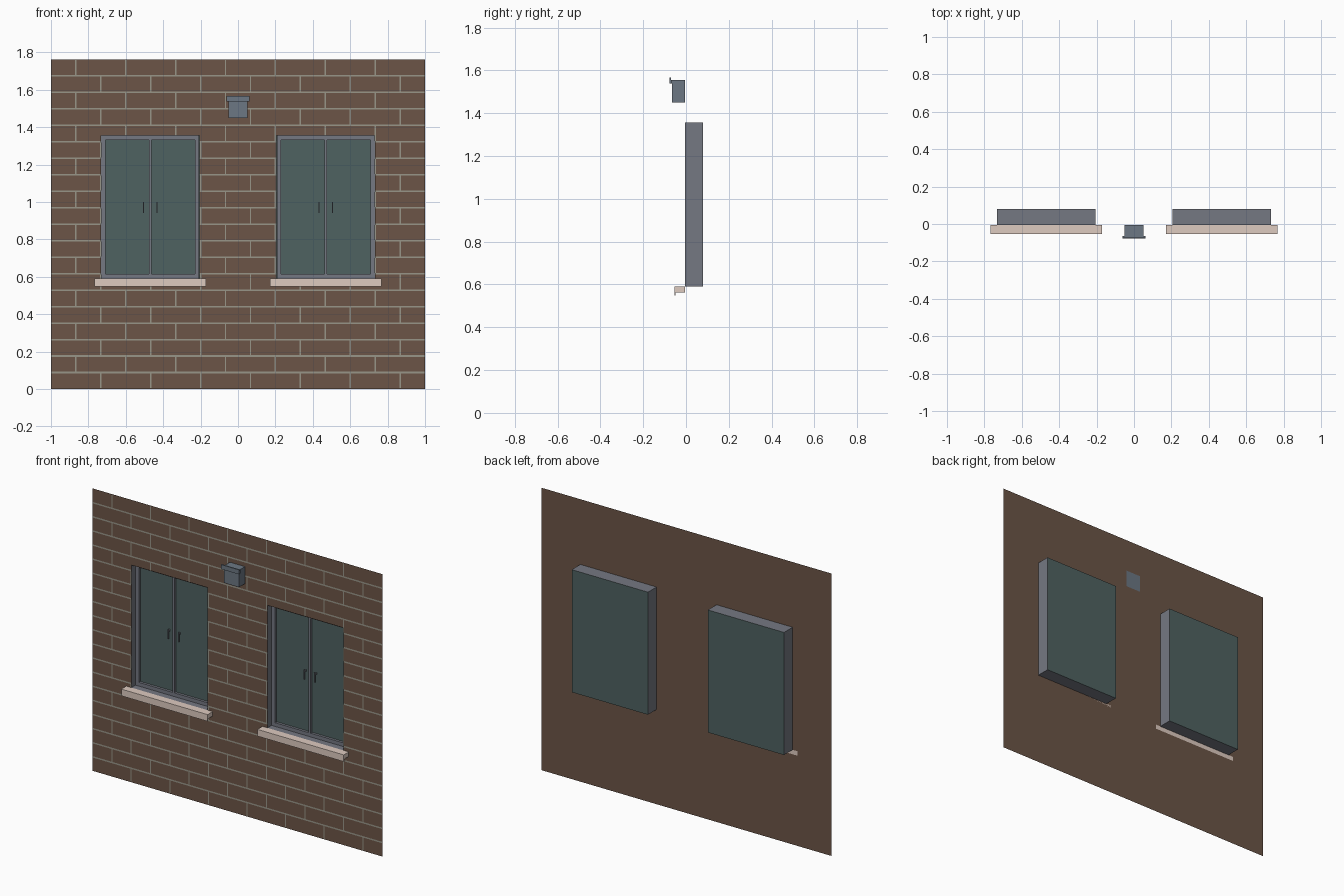
import bpy
import bmesh

if "Cube" in bpy.data.objects:
    bpy.data.objects.remove(bpy.data.objects["Cube"], do_unlink=True)


def make_material(name, rgb):
    linear = [((c / 255 + 0.055) / 1.055) ** 2.4 for c in rgb] + [1.0]
    mat = bpy.data.materials.new(name)
    mat.use_nodes = True
    mat.diffuse_color = linear
    mat.node_tree.nodes["Principled BSDF"].inputs["Base Color"].default_value = linear
    return mat


BRICK = make_material("brown brick", (108, 85, 71))
MORTAR = make_material("pale mortar", (152, 150, 137))
FRAME = make_material("grey frame", (117, 120, 130))
GLASS = make_material("green glass", (79, 98, 97))
STONE = make_material("pale stone", (222, 203, 192))
METAL = make_material("blue grey metal", (108, 119, 131))

WALL_Y, BACK_Y = -0.005, 0.08
HEIGHT = 1.763
SILL_Z, HEAD_Z = 0.591, 1.356
CENTRE, HALF = 0.47, 0.263
HOLES = [(s * CENTRE - HALF, s * CENTRE + HALF) for s in (-1, 1)]


def add_box(bm, x, y, z):
    """Add a box from (low, high) ranges and return its faces."""
    verts = bmesh.ops.create_cube(bm, size=1)["verts"]
    for v in verts:
        v.co = [r[0] if c < 0 else r[1] for c, r in zip(v.co, (x, y, z))]
    return list({f for v in verts for f in v.link_faces})


def add_panel(bm, x, z, y):
    """Add a front-facing rectangle."""
    corners = ((x[0], z[0]), (x[1], z[0]), (x[1], z[1]), (x[0], z[1]))
    return bm.faces.new([bm.verts.new((cx, y, cz)) for cx, cz in corners])


def finish(name, bm, *materials):
    bmesh.ops.remove_doubles(bm, verts=bm.verts, dist=0.00001)
    mesh = bpy.data.meshes.new(name)
    bm.to_mesh(mesh)
    bm.free()
    for mat in materials:
        mesh.materials.append(mat)
    obj = bpy.data.objects.new(name, mesh)
    bpy.context.collection.objects.link(obj)
    return obj


def inside_hole(x, z):
    return SILL_Z < z < HEAD_Z and any(a < x < b for a, b in HOLES)


# Thin wall with two window openings
bm = bmesh.new()
xs = [-1, *HOLES[0], *HOLES[1], 1]
zs = [0, SILL_Z, HEAD_Z, HEIGHT]
for x in zip(xs, xs[1:]):
    for z in zip(zs, zs[1:]):
        if not inside_hole(sum(x) / 2, sum(z) / 2):
            add_panel(bm, x, z, WALL_Y)
finish("brick_wall", bm, BRICK)

# Mortar joints in running bond, clipped around the openings
bm = bmesh.new()
ROWS, JOINT = 20, 0.0045
row_h, brick_w = HEIGHT / ROWS, 2 / 7.5
joint_y = WALL_Y - 0.0015
for row in range(ROWS):
    low, high = row * row_h, (row + 1) * row_h
    if row:
        for x in zip(xs, xs[1:]):
            if not inside_hole(sum(x) / 2, low):
                add_panel(bm, x, (low - JOINT, low + JOINT), joint_y)
    x = -1 + brick_w * (0.5 if row % 2 else 1)
    while x < 0.99:
        z0, z1 = low + JOINT, high - JOINT
        if any(a < x < b for a, b in HOLES):
            if z0 < SILL_Z < z1:
                z1 = SILL_Z
            elif z0 < HEAD_Z < z1:
                z0 = HEAD_Z
        if not inside_hole(x, (z0 + z1) / 2):
            add_panel(bm, (x - JOINT * 0.8, x + JOINT * 0.8), (z0, z1), joint_y)
        x += brick_w
finish("mortar_joints", bm, MORTAR)


def build_window(side, cx):
    x0, x1 = cx - HALF, cx + HALF

    # Recess box: open front, glazed back
    bm = bmesh.new()
    faces = add_box(bm, (x0, x1), (WALL_Y, BACK_Y), (SILL_Z, HEAD_Z))
    bm.normal_update()
    for f in faces:
        if f.normal.y > 0.5:
            f.material_index = 1
    bmesh.ops.delete(bm, geom=[f for f in faces if f.normal.y < -0.5], context="FACES_ONLY")
    finish(side + "_window_recess", bm, FRAME, GLASS)

    # Frame border and centre mullion
    bm = bmesh.new()
    w, front, back = 0.024, 0.034, 0.075
    e = 0.001
    for x in ((x0 + e, x0 + w), (x1 - w, x1 - e)):
        add_box(bm, x, (front, back), (SILL_Z + e, HEAD_Z - e))
    for z in ((SILL_Z + e, SILL_Z + w), (HEAD_Z - w, HEAD_Z - e)):
        add_box(bm, (x0 + w, x1 - w), (front, back), z)
    add_box(bm, (cx - 0.007, cx + 0.007), (front, back), (SILL_Z + w, HEAD_Z - w))
    finish(side + "_window_frame", bm, FRAME)

    # Glass panes
    bm = bmesh.new()
    for x in ((x0 + w, cx - 0.007), (cx + 0.007, x1 - w)):
        add_panel(bm, x, (SILL_Z + w, HEAD_Z - w), 0.05)
    finish(side + "_window_glass", bm, GLASS)

    # Pair of handles
    bm = bmesh.new()
    for s in (-1, 1):
        hx = cx + s * 0.036
        add_box(bm, (hx - 0.003, hx + 0.003), (0.032, 0.038), (0.94, 1.0))
        add_box(bm, (hx - 0.003, hx + 0.003), (0.038, 0.05), (0.985, 0.995))
    finish(side + "_window_handles", bm, FRAME)

    # Sill slab with a drip lip
    bm = bmesh.new()
    sill_x = (cx - 0.298, cx + 0.298)
    add_box(bm, sill_x, (-0.054, WALL_Y), (0.563, SILL_Z))
    add_box(bm, sill_x, (-0.054, -0.048), (0.549, 0.563))
    finish(side + "_window_sill", bm, STONE)


build_window("right", -CENTRE)
build_window("left", CENTRE)

# Wall box with a projecting stepped rim
bm = bmesh.new()
add_box(bm, (-0.052, 0.052), (-0.065, WALL_Y), (1.45, 1.556))
add_box(bm, (-0.062, 0.062), (-0.078, -0.065), (1.538, 1.556))
add_box(bm, (-0.062, 0.062), (-0.078, -0.07), (1.556, 1.566))
finish("wall_box", bm, METAL)
